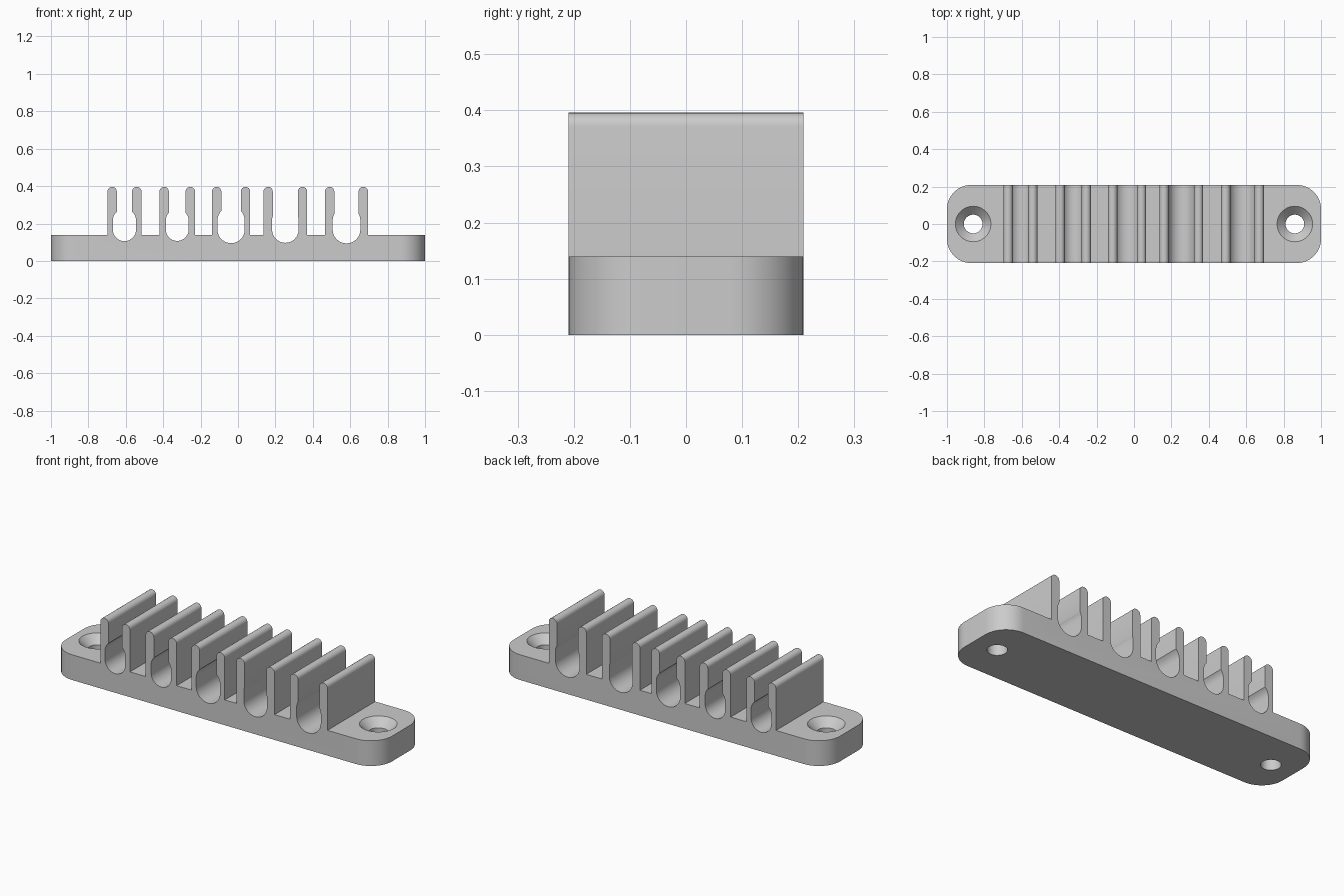
import bpy, bmesh
from math import sin, cos, asin, pi
from mathutils import Matrix

if "Cube" in bpy.data.objects:
    bpy.data.objects.remove(bpy.data.objects["Cube"])

DEPTH, PLATE_TOP, PRONG_TOP = 0.209, 0.14, 0.396
WALL, CORNER = 0.05, 0.13
POCKET_LOW, POCKET_HIGH = 0.168, 0.216
HOLE_X, HOLE_R, SINK_R = 0.86, 0.05, 0.095
# Each clip: centre x, half the gap between prongs, pocket radius
CLIPS = [(-0.607, 0.041, 0.062), (-0.325, 0.045, 0.061), (-0.037, 0.052, 0.073),
         (0.253, 0.067, 0.071), (0.58, 0.065, 0.074)]

grey = bpy.data.materials.new("plain grey")
grey.use_nodes = True
colour = (0.6, 0.6, 0.6, 1)
grey.diffuse_color = colour
grey.node_tree.nodes["Principled BSDF"].inputs["Base Color"].default_value = colour


def arc(cx, cz, r, start, end, steps):
    angles = [start + (end - start) * i / steps for i in range(steps + 1)]
    return [(cx + r * cos(a), cz + r * sin(a)) for a in angles]


def make_object(name, bm):
    bmesh.ops.recalc_face_normals(bm, faces=bm.faces)
    mesh = bpy.data.meshes.new(name)
    bm.to_mesh(mesh)
    bm.free()
    obj = bpy.data.objects.new(name, mesh)
    bpy.context.collection.objects.link(obj)
    mesh.materials.append(grey)
    return obj


def clip_outline(cx, gap, r):
    # Two round-topped prongs with a rounded pocket between them
    shoulder = PRONG_TOP - WALL / 2
    mid = gap + WALL / 2
    neck = asin(min(1, (r * r - gap * gap) ** 0.5 / r))
    pts = [(cx - gap - WALL, PLATE_TOP)]
    pts += arc(cx - mid, shoulder, WALL / 2, pi, 0, 12)
    pts += arc(cx, POCKET_HIGH, r, pi - neck, pi, 8)
    pts += arc(cx, POCKET_LOW, r, pi, 2 * pi, 24)
    pts += arc(cx, POCKET_HIGH, r, 0, neck, 8)
    pts += arc(cx + mid, shoulder, WALL / 2, pi, 0, 12)
    return pts + [(cx + gap + WALL, PLATE_TOP)]


# Plate and prongs, extruded from one front outline
outline = [(-1, 0), (-1, PLATE_TOP)]
for clip in CLIPS:
    outline += clip_outline(*clip)
outline += [(1, PLATE_TOP), (1, 0)]

bm = bmesh.new()
front = bm.faces.new([bm.verts.new((x, -DEPTH, z)) for x, z in outline])
extruded = bmesh.ops.extrude_face_region(bm, geom=[front], use_keep_orig=True)["geom"]
bmesh.ops.translate(bm, vec=(0, 2 * DEPTH, 0),
                    verts=[v for v in extruded if isinstance(v, bmesh.types.BMVert)])
bmesh.ops.recalc_face_normals(bm, faces=bm.faces)

# Rounded plate corners
corners = [e for e in bm.edges
           if all(abs(v.co.x) > 0.99 for v in e.verts)
           and abs(e.verts[0].co.z - e.verts[1].co.z) > 0.1]
bmesh.ops.bevel(bm, geom=corners, offset=CORNER, offset_type='OFFSET',
                segments=14, profile=0.5, affect='EDGES')
rack = make_object("cable_rack", bm)

# Countersunk screw holes, one at each end
bm = bmesh.new()
sink_depth = SINK_R - HOLE_R
over = 0.02
for side in (-1, 1):
    profile = [(0, -over), (HOLE_R, -over), (HOLE_R, PLATE_TOP - sink_depth),
               (SINK_R + over, PLATE_TOP + over), (0, PLATE_TOP + over)]
    verts = [bm.verts.new((side * HOLE_X + r, 0, z)) for r, z in profile]
    edges = [bm.edges.new(pair) for pair in zip(verts, verts[1:])]
    bmesh.ops.spin(bm, geom=verts + edges, cent=(side * HOLE_X, 0, 0),
                   axis=(0, 0, 1), angle=2 * pi, steps=48)
bmesh.ops.remove_doubles(bm, verts=bm.verts, dist=0.0001)
cutter = make_object("screw_hole_cutter", bm)
cutter.hide_render = True

cut = rack.modifiers.new("screw_holes", 'BOOLEAN')
cut.operation = 'DIFFERENCE'
cut.solver = 'EXACT'
cut.object = cutter

bpy.ops.object.select_all(action='DESELECT')
rack.select_set(True)
bpy.context.view_layer.objects.active = rack
bpy.ops.object.modifier_apply(modifier=cut.name)
bpy.data.objects.remove(cutter)
bpy.ops.object.shade_smooth_by_angle(angle=pi / 6)
